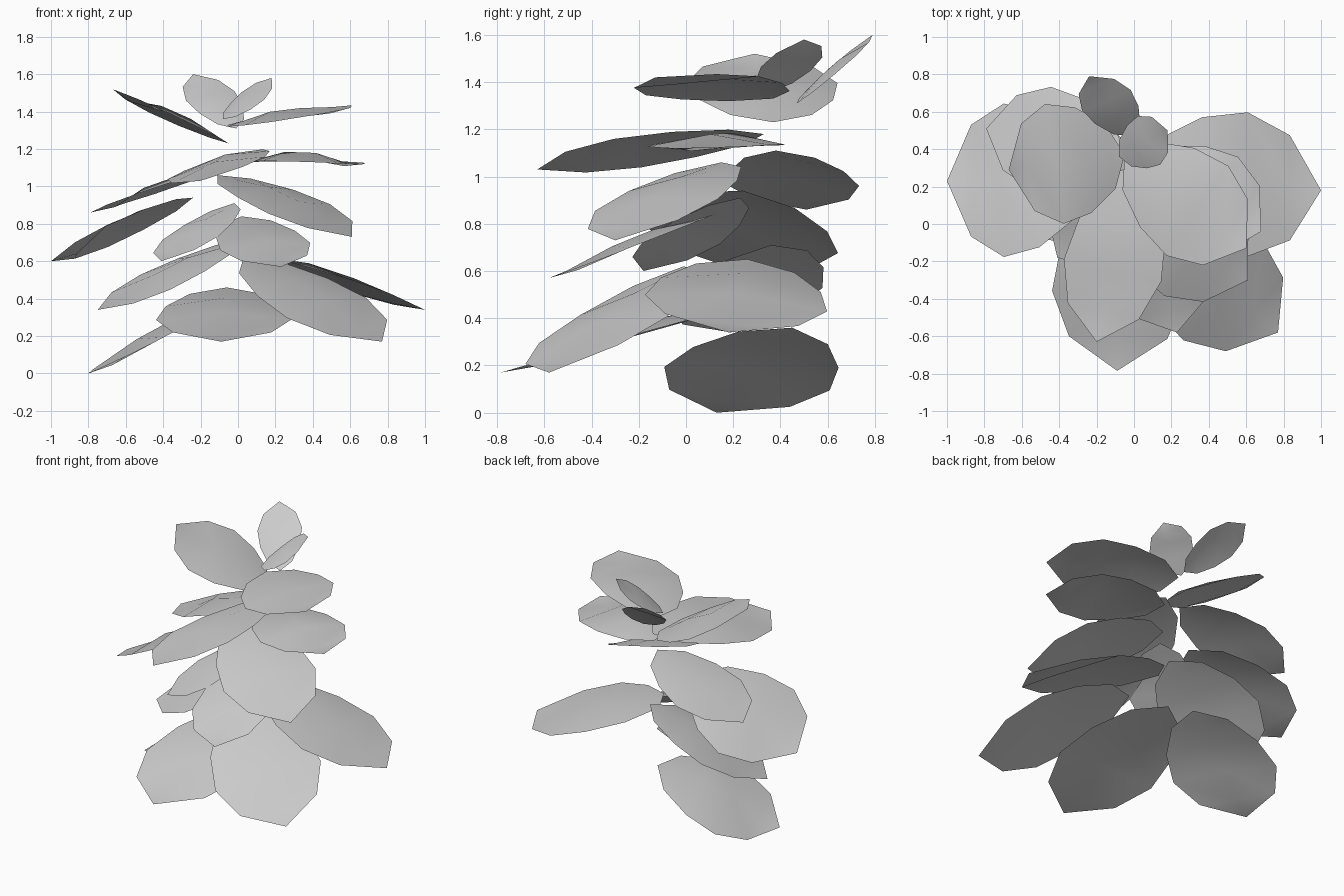
import bpy
from mathutils import Vector

if "Cube" in bpy.data.objects:
    bpy.data.objects.remove(bpy.data.objects["Cube"])

# Leaf outline: (position along the length, relative half width, midrib height)
STATIONS = [(0.12, 0.54, 0.03), (0.35, 0.88, 0.13), (0.6, 1.0, 0.12), (0.83, 0.73, -0.05)]


def leaf(name, base, tip, side, arch=0.0, ridge=1.0):
    """Thin leaf from base to tip; side is the half-width vector."""
    base, tip, side = Vector(base), Vector(tip), Vector(side)
    up = side.cross(tip - base).normalized()
    if up.z < 0:
        up = -up
        side = -side
    verts = [base]
    for t, w, h in STATIONS:
        mid = base.lerp(tip, t) + up * arch * 4 * t * (1 - t)
        verts += [mid - side * w, mid + up * ridge * h * side.length, mid + side * w]
    verts.append(tip)
    end = len(verts) - 1
    faces = [(0, 1, 2), (0, 2, 3)]
    for i in range(len(STATIONS) - 1):
        a = 1 + 3 * i
        faces += [(a, a + 3, a + 4, a + 1), (a + 1, a + 4, a + 5, a + 2)]
    a = end - 3
    faces += [(a, end, a + 1), (a + 1, end, a + 2)]
    me = bpy.data.meshes.new(name)
    me.from_pydata([v[:] for v in verts], [], faces)
    me.update()
    # top side faces upward
    if sum(p.normal.dot(up) for p in me.polygons) < 0:
        me.flip_normals()
    me.shade_smooth()
    ob = bpy.data.objects.new(name, me)
    bpy.context.collection.objects.link(ob)
    return ob


# Lower tier
leaf("leaf_low_left", (-.10, .45, .36), (-.80, .13, 0), (-.124, .35, -.05))
leaf("leaf_low_front", (-.06, .26, .46), (-.09, -.785, .17), (.36, -.01, 0))
leaf("leaf_low_front_right", (.03, -.01, .62), (.77, -.58, .17), (.21, .27, .055))
leaf("leaf_low_right", (.02, .26, .65), (1, .18, .34), (0, .385, -.035))

# Middle tier
leaf("leaf_mid_left", (.02, .36, .71), (-.75, .19, .34), (-.08, .32, .04))
leaf("leaf_mid_front_left", (-.02, .23, .91), (-.41, -.18, .60), (-.15, .16, -.01))
leaf("leaf_mid_front", (.02, .12, .84), (.23, -.58, .57), (.24, .06, .02))
leaf("leaf_mid_wide_left", (-.24, .24, .94), (-1, .23, .60), (0, .41, -.06), .0)
leaf("leaf_mid_right", (-.11, .15, 1.06), (.61, -.30, .73), (.165, .26, .025), .02)

# Upper tier
leaf("leaf_high_front", (.02, .33, 1.18), (-.20, -.63, 1.03), (.26, -.06, .06), .01)
leaf("leaf_high_left", (-.05, .38, 1.11), (-.79, .51, .86), (.05, .275, 0), 0)
leaf("leaf_high_right", (.02, .32, 1.13), (.68, -.04, 1.12), (.14, .255, 0), .01, 1.3)

# Crown
leaf("leaf_crown_right", (-.05, .37, 1.33), (.60, -.13, 1.42), (.165, .24, .04))
leaf("leaf_crown_left", (-.05, .37, 1.23), (-.67, .29, 1.52), (-.05, .32, .0), -.01)
leaf("leaf_crown_small", (-.08, .36, 1.36), (.18, .50, 1.58), (-.06, .13, .02), -.01)
leaf("leaf_crown_back", (-.01, .47, 1.31), (-.24, .79, 1.60), (.13, .055, .025))
